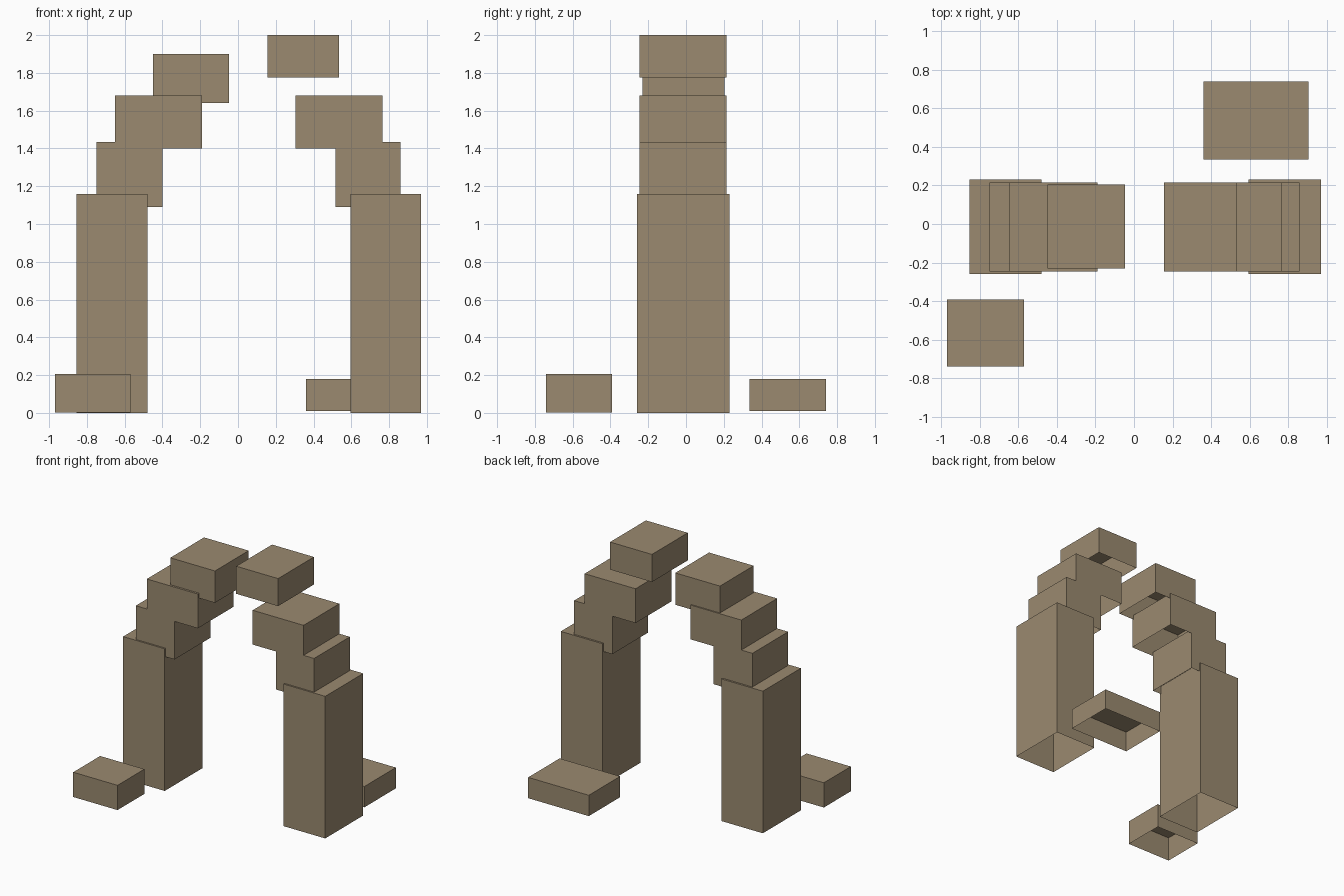
import bpy
import bmesh

if "Cube" in bpy.data.objects:
    bpy.data.objects.remove(bpy.data.objects["Cube"])

stone = bpy.data.materials.new("sandy_stone")
stone.diffuse_color = (0.327, 0.254, 0.162, 1)
stone.use_nodes = True
stone.node_tree.nodes["Principled BSDF"].inputs["Base Color"].default_value = stone.diffuse_color


def block(name, x, y, z):
    """Stone block spanning the given ranges, open on its underside."""
    bm = bmesh.new()
    bmesh.ops.create_cube(bm, size=1)
    for v in bm.verts:
        v.co = [lo + (c + 0.5) * (hi - lo) for c, (lo, hi) in zip(v.co, (x, y, z))]
    bm.normal_update()
    under = [f for f in bm.faces if f.normal.z < -0.5]
    bmesh.ops.delete(bm, geom=under, context='FACES')
    mesh = bpy.data.meshes.new(name)
    bm.to_mesh(mesh)
    bm.free()
    mesh.materials.append(stone)
    bpy.context.collection.objects.link(bpy.data.objects.new(name, mesh))


# Matching stones on both sides: pillar, then two stones stepping inwards
tiers = [
    ("pillar", (-0.855, -0.48), (0.595, 0.97), (-0.26, 0.23), (0, 1.16)),
    ("lower_arch_stone", (-0.75, -0.40), (0.515, 0.86), (-0.247, 0.215), (1.09, 1.435)),
    ("upper_arch_stone", (-0.65, -0.19), (0.305, 0.765), (-0.247, 0.215), (1.40, 1.68)),
]
for name, left, right, y, z in tiers:
    block("left_" + name, left, y, z)
    block("right_" + name, right, y, z)

# Crown stones: the left one rests on the arch, the right one floats above it
block("left_crown_stone", (-0.45, -0.047), (-0.23, 0.205), (1.64, 1.90))
block("right_crown_stone", (0.157, 0.535), (-0.247, 0.215), (1.775, 2.0))

# Fallen stones on the ground
block("front_fallen_stone", (-0.97, -0.57), (-0.74, -0.393), (0.003, 0.205))
block("back_fallen_stone", (0.36, 0.907), (0.335, 0.74), (0.01, 0.18))
